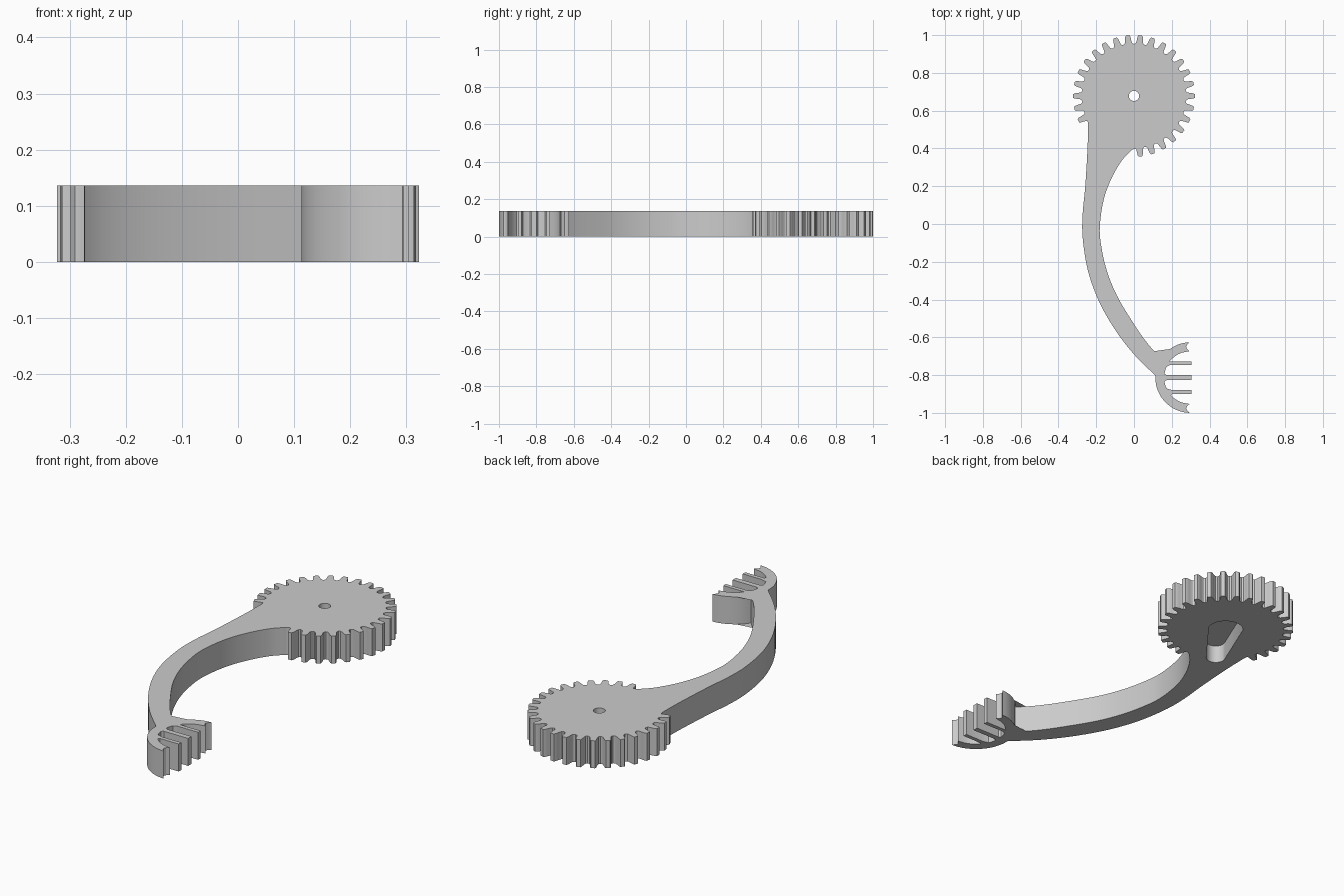
import bpy, bmesh, math
from mathutils import Vector

if "Cube" in bpy.data.objects:
    bpy.data.objects.remove(bpy.data.objects["Cube"])

H = 0.136                       # plate thickness
GX, GY = 0.0, 0.678             # gear centre
CX, CY = 0.30, -0.813           # claw centre
TEETH = 30


def polar(cx, cy, r, deg):
    a = math.radians(deg)
    return (cx + r * math.cos(a), cy + r * math.sin(a))


def arc(cx, cy, r, a0, a1, n):
    return [polar(cx, cy, r, a0 + (a1 - a0) * i / n) for i in range(n + 1)]


def spline(pts, steps=6):
    """Catmull-Rom curve through the points."""
    p = [Vector(q) for q in pts]
    p = [2 * p[0] - p[1]] + p + [2 * p[-1] - p[-2]]
    out = []
    for a, b, c, d in zip(p, p[1:], p[2:], p[3:]):
        for i in range(steps):
            t = i / steps
            out.append(tuple(0.5 * (2 * b + (c - a) * t + (2 * a - 5 * b + 4 * c - d) * t * t
                                    + (3 * b - a - 3 * c + d) * t ** 3)))
    return out + [tuple(p[-2])]


def extrude(name, outline, z0, z1):
    bm = bmesh.new()
    f = bm.faces.new([bm.verts.new((x, y, z0)) for x, y in outline])
    res = bmesh.ops.extrude_face_region(bm, geom=[f])
    top = [v for v in res["geom"] if isinstance(v, bmesh.types.BMVert)]
    bmesh.ops.translate(bm, verts=top, vec=(0, 0, z1 - z0))
    bmesh.ops.recalc_face_normals(bm, faces=bm.faces)
    me = bpy.data.meshes.new(name)
    bm.to_mesh(me)
    bm.free()
    ob = bpy.data.objects.new(name, me)
    bpy.context.collection.objects.link(ob)
    return ob


# gear teeth, leaving out the five where the arm joins
tooth = [(-4.3, .279), (-3.5, .286), (-3.0, .30), (-2.5, .314), (-1.7, .3225)]
tooth += [(-a, r) for a, r in reversed(tooth)]
outline = []
for k in range(-7, 18):
    mid = k * 360 / TEETH
    outline += [polar(GX, GY, r, mid + a) for a, r in tooth]
    if k < 17:
        outline.append(polar(GX, GY, .275, mid + 6))

# outer edge of the arm, down to the claw
outline += spline([(-.243, .53), (-.246, .40), (-.258, .2), (-.272, .05), (-.271, -.08),
                   (-.243, -.25), (-.185, -.41), (-.10, -.56), (0, -.69), (.113, -.803)])

# claw: outer ring, notched tip, inner edge with three prongs, notched tip
R, r = .187, .14
outline += arc(CX, CY, R, 182, 268, 16)
outline += [(.281, CY - .174), (.276, CY - .163), (.281, CY - .151)]


def inner(y0, y1, n=6):
    return [(CX - math.sqrt(r * r - y * y), CY + y)
            for y in (y0 + (y1 - y0) * i / n for i in range(n + 1))]


y = -.1399
for mid, half in ((-.076, .010), (0, .013), (.076, .010)):
    outline += inner(y, mid - half - .008)
    x = inner(mid - half, mid - half, 1)[0][0] + .012
    outline += [(x, CY + mid - half), (.305, CY + mid - half),
                (.305, CY + mid + half), (x, CY + mid + half)]
    y = mid + half + .008
outline += inner(y, .1399)
outline += [(.281, CY + .151), (.276, CY + .163), (.281, CY + .174)]
outline += arc(CX, CY, R, 92, 148, 10)

# inner edge of the arm, back up to the gear
outline += spline([(.145, -.715), (.07, -.63), (0, -.53), (-.09, -.38), (-.146, -.24),
                   (-.176, -.1), (-.18, 0), (-.16, .13), (-.12, .24), (-.065, .335), (-.01, .393)])

body = extrude("gear_arm_with_claw", outline, 0, H)

# cutters: axle hole, and the tapered pocket under the gear
ex, ey = polar(GX, GY, .27, 240)
cutters = [
    extrude("pocket_cutter", arc(GX, GY, .083, -22, 142, 24) + arc(ex, ey, .045, 158, 322, 16),
            -.05, .09),
    extrude("axle_hole_cutter", arc(GX, GY, .027, 0, 348.75, 31), .05, H + .05),
]
for c in cutters:
    c.hide_render = True
    m = body.modifiers.new(c.name, 'BOOLEAN')
    m.operation, m.solver, m.object = 'DIFFERENCE', 'EXACT', c
bpy.context.view_layer.objects.active = body
body.select_set(True)
for m in list(body.modifiers):
    bpy.ops.object.modifier_apply(modifier=m.name)
for c in cutters:
    bpy.data.objects.remove(c)

# one grey plastic colour
grey = bpy.data.materials.new("light_grey")
grey.diffuse_color = (.6, .6, .6, 1)
grey.use_nodes = True
grey.node_tree.nodes["Principled BSDF"].inputs["Base Color"].default_value = grey.diffuse_color
body.data.materials.clear()
body.data.materials.append(grey)
bpy.ops.object.select_all(action='DESELECT')
body.select_set(True)
bpy.ops.object.shade_smooth_by_angle(angle=math.radians(25))
